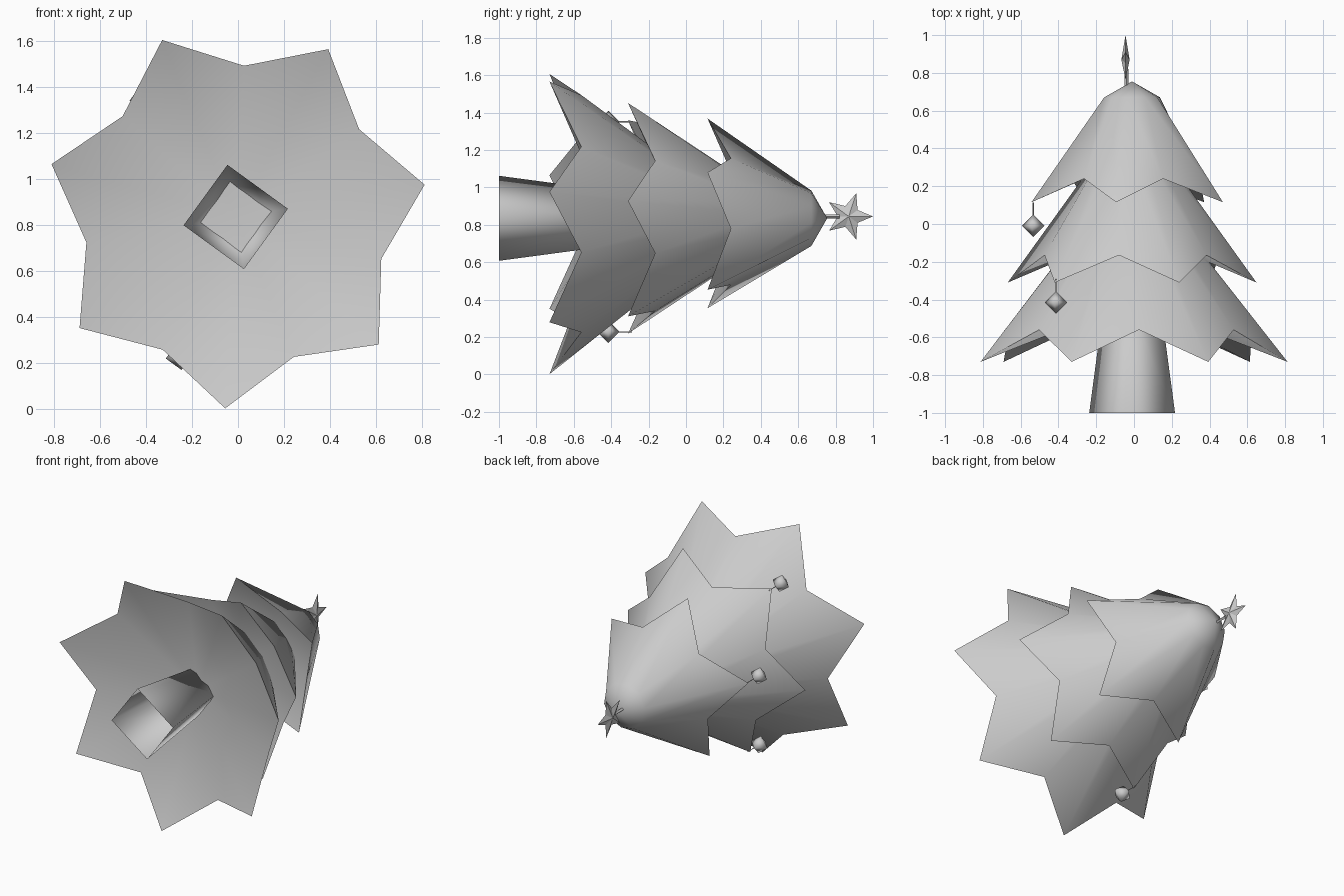
import bpy, bmesh
from math import radians, sin, cos, pi
from mathutils import Vector, Matrix

if "Cube" in bpy.data.objects:
    bpy.data.objects.remove(bpy.data.objects["Cube"])

grey = bpy.data.materials.new("plain_grey")
grey.use_nodes = True
grey.diffuse_color = (0.6, 0.6, 0.6, 1)
grey.node_tree.nodes["Principled BSDF"].inputs["Base Color"].default_value = (0.6, 0.6, 0.6, 1)

# The tree lies along y, with its axis through this x and z
CX, CZ = -0.01, 0.835


def polar(radius, degrees, y):
    a = radians(degrees)
    return Vector((CX + radius * cos(a), y, CZ + radius * sin(a)))


def finish(name, bm, angle=None):
    bmesh.ops.recalc_face_normals(bm, faces=bm.faces)
    mesh = bpy.data.meshes.new(name)
    bm.to_mesh(mesh)
    bm.free()
    mesh.materials.append(grey)
    obj = bpy.data.objects.new(name, mesh)
    bpy.context.collection.objects.link(obj)
    bpy.ops.object.select_all(action='DESELECT')
    obj.select_set(True)
    bpy.context.view_layer.objects.active = obj
    if angle is None:
        bpy.ops.object.shade_smooth()
    else:
        bpy.ops.object.shade_smooth_by_angle(angle=radians(angle))
    return obj


def ring_of(bm, points):
    return [bm.verts.new(p) for p in points]


def bridge(bm, a, b):
    n = len(a)
    for i in range(n):
        j = (i + 1) % n
        bm.faces.new((a[i], a[j], b[j], b[i]))


def fan(bm, ring, point):
    centre = bm.verts.new(point)
    for i in range(len(ring)):
        bm.faces.new((ring[i], ring[(i + 1) % len(ring)], centre))


# Foliage tier: pointed skirt, small shoulder ring, apex and hollow underside
def tier(name, tips, start, tip, valley, shoulder, apex_y, under_y):
    bm = bmesh.new()
    step = 180 / tips
    rim = ring_of(bm, [polar(*((valley if i % 2 else tip)[:1]), start + i * step,
                             (valley if i % 2 else tip)[1]) for i in range(2 * tips)])
    top = ring_of(bm, [polar(shoulder[0], start + i * step, shoulder[1])
                       for i in range(2 * tips)])
    bridge(bm, rim, top)
    fan(bm, top, polar(0, 0, apex_y))
    fan(bm, rim, polar(0, 0, under_y))
    finish(name, bm, 65)


tier("lower_foliage", 7, 9.7, (0.835, -0.73), (0.66, -0.56), (0.15, 0.13), 0.2, -0.41)
tier("middle_foliage", 6, 8, (0.665, -0.31), (0.50, -0.165), (0.15, 0.40), 0.48, -0.03)
tier("upper_foliage", 5, 27, (0.54, 0.115), (0.36, 0.24), (0.15, 0.67), 0.755, 0.35)

# Hollow four-sided trunk, open at the base
bm = bmesh.new()
corners = [9 + 90 * i for i in range(4)]
base = ring_of(bm, [polar(0.23, c, -1) for c in corners])
end = ring_of(bm, [polar(0.15, c, -0.41) for c in corners])
bridge(bm, base, end)
bm.faces.new(end)
finish("trunk", bm, 95)


# Thin square rod along y
def rod(name, x, z, y0, y1, r):
    bm = bmesh.new()
    rings = [ring_of(bm, [Vector((x + r * cos(i * pi / 2), y, z + r * sin(i * pi / 2)))
                          for i in range(4)]) for y in (y0, y1)]
    bridge(bm, *rings)
    for ring in rings:
        bm.faces.new(ring)
    finish(name, bm, 30)


# Baubles hanging on strings from foliage tips
def bauble(name, anchor, radius):
    centre = anchor - Vector((0, 0.115, 0))
    rod(name + "_string", anchor.x, anchor.z, anchor.y + 0.01, centre.y + 0.05, 0.003)
    bm = bmesh.new()
    waist = ring_of(bm, [centre + Vector((radius * cos(radians(c)), 0, radius * sin(radians(c))))
                         for c in corners])
    for side in (-1, 1):
        fan(bm, waist, centre + Vector((0, side * radius, 0)))
    finish(name, bm)


bauble("upper_bauble", polar(0.53, 171, 0.105), 0.06)
bauble("middle_bauble", polar(0.655, 128, -0.30), 0.06)
bauble("lower_bauble", polar(0.655, 248, -0.30), 0.06)

# Five-pointed star on top, thickest in the middle
SX, SY, SR = -0.045, 0.87, 0.13
bm = bmesh.new()
outline = ring_of(bm, [Vector((SX, SY + r * cos(i * pi / 5), CZ + 0.01 + r * sin(i * pi / 5)))
                       for i in range(10) for r in [SR * (0.45 if i % 2 else 1)]])
for side in (-1, 1):
    fan(bm, outline, Vector((SX + side * 0.022, SY, CZ + 0.01)))
finish("star", bm, 20)
rod("star_stem", SX + 0.005, CZ + 0.01, 0.72, 0.82, 0.01)
